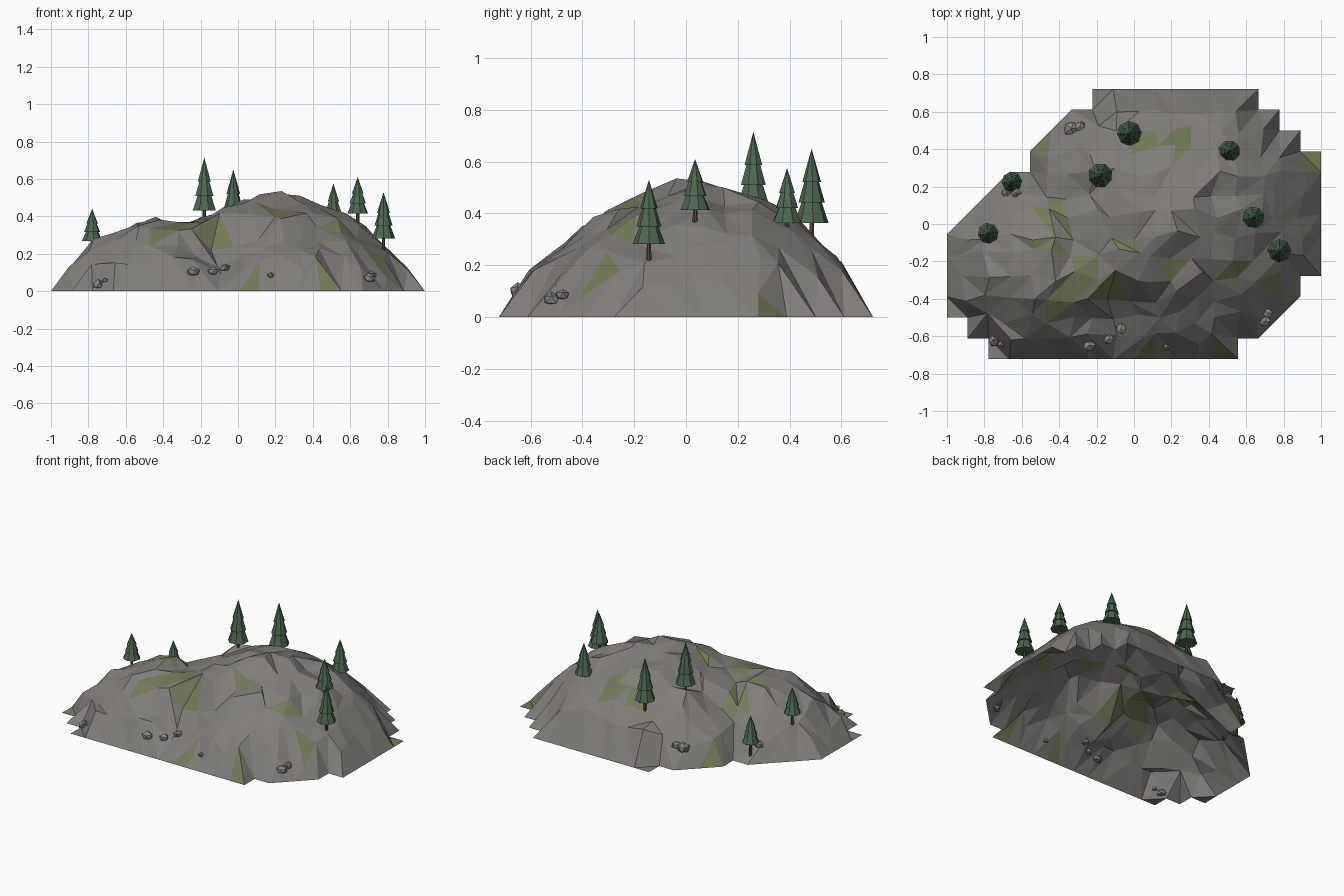
import bpy, bmesh, math, random
from mathutils import Vector, Matrix
from mathutils.bvhtree import BVHTree

if "Cube" in bpy.data.objects:
    bpy.data.objects.remove(bpy.data.objects["Cube"])
random.seed(7)


def material(name, r, g, b):
    m = bpy.data.materials.new(name)
    m.diffuse_color = (r, g, b, 1)
    m.use_nodes = True
    m.node_tree.nodes["Principled BSDF"].inputs["Base Color"].default_value = m.diffuse_color
    return m


ROCK = material("rock", 0.215, 0.205, 0.19)
MOSS = material("moss", 0.17, 0.195, 0.095)
STONE = material("stone", 0.24, 0.24, 0.23)
PINE = material("pine", 0.075, 0.135, 0.085)
BARK = material("bark", 0.10, 0.07, 0.045)


def finish(bm, name, *mats):
    me = bpy.data.meshes.new(name)
    bm.to_mesh(me)
    bm.free()
    for m in mats:
        me.materials.append(m)
    ob = bpy.data.objects.new(name, me)
    bpy.context.collection.objects.link(ob)
    return ob


def lerp(pts, t):
    for (a, za), (b, zb) in zip(pts, pts[1:]):
        if t <= b:
            return za + (zb - za) * max(0, t - a) / (b - a)
    return pts[-1][1]


# Hill outline in grid steps, and the profiles that limit its height
S = 1 / 9
outline = [(2, 0), (14, 0), (14, 1), (15, 1), (17, 3), (17, 4), (18, 4), (18, 10), (17, 10),
           (17, 11), (16, 11), (16, 12), (15, 12), (15, 13), (7, 13), (7, 12), (6, 12),
           (4, 10), (4, 9), (3, 9), (0, 6), (0, 2), (1, 2), (1, 1), (2, 1)]
outline = [Vector((i * S - 1, j * S - 6.5 * S)) for i, j in outline]
edges = list(zip(outline, outline[1:] + outline[:1]))
slope = [(0, 0), (.11, .165), (.22, .255), (.36, .38), (.5, .45), (.7, .54)]
ridge_x = [(-1, 0), (-.87, .18), (-.78, .26), (-.65, .33), (-.43, .39), (-.3, .355), (-.1, .42),
           (.1, .53), (.22, .535), (.3, .51), (.48, .5), (.6, .43), (.7, .36), (.8, .25), (1, 0)]
ridge_y = [(-.72, 0), (-.62, .19), (-.5, .29), (-.35, .38), (-.2, .45), (-.1, .52), (.03, .535),
           (.1, .51), (.2, .48), (.35, .45), (.45, .4), (.5, .35), (.64, .21), (.72, 0)]


def distance(p):
    best = 9
    for a, b in edges:
        t = max(0, min(1, (p - a).dot(b - a) / (b - a).length_squared))
        best = min(best, (p - a - (b - a) * t).length)
    return best


def inside(p):
    hit = False
    for a, b in edges:
        if (a.y > p.y) != (b.y > p.y) and p.x < a.x + (p.y - a.y) * (b.x - a.x) / (b.y - a.y):
            hit = not hit
    return hit


def height(p):
    z = lerp(slope, distance(p)) * (1.17 if p.y > .2 else 1)
    if p.y < -.4:  # gully in the front face
        z *= 1 - .42 * max(0, 1 - abs(p.x + .08) / .28)
    return min(z, lerp(ridge_x, p.x), lerp(ridge_y, p.y))


# Hill: jittered grid, trimmed to the outline, open below
bm = bmesh.new()
grid, flat = {}, {}
for i in range(19):
    for j in range(14):
        p = Vector((i * S - 1, j * S - 6.5 * S))
        flat[i, j] = p.copy()
        z = 0
        if inside(p) and distance(p) > .01:
            p += Vector((random.uniform(-.034, .034), random.uniform(-.034, .034)))
            z = max(.03, height(p) + random.uniform(-.024, .018))
        grid[i, j] = bm.verts.new((p.x, p.y, z))
spots = [(-.25, -.27, .09), (-.12, -.35, .06), (-.06, -.1, .06), (-.4, .06, .08), (-.45, -.1, .07),
         (.55, -.27, .05), (.76, -.33, .05), (.45, -.67, .04), (.1, -.67, .04), (.05, .45, .08),
         (.25, .45, .08), (-.5, .44, .06), (.95, .35, .05), (-.4, -.4, .06), (.2, -.23, .05)]
for i in range(18):
    for j in range(13):
        a, b, c, d = (i, j), (i + 1, j), (i + 1, j + 1), (i, j + 1)
        mid = (flat[a] + flat[c]) / 2
        if distance(mid) < .02 or random.random() < .5:
            tris = (a, b, c), (a, c, d)
        else:
            tris = (a, b, d), (b, c, d)
        for t in tris:
            if inside(sum((flat[k] for k in t), Vector((0, 0))) / 3):
                f = bm.faces.new([grid[k] for k in t])
                q = f.calc_center_median()
                f.material_index = int(any(math.hypot(q.x - x, q.y - y) < r for x, y, r in spots))
bmesh.ops.delete(bm, geom=[v for v in bm.verts if not v.link_faces], context='VERTS')
bm.normal_update()
ground = BVHTree.FromBMesh(bm)
finish(bm, "hill", ROCK, MOSS)


def ground_z(x, y):
    hit = ground.ray_cast(Vector((x, y, 2)), Vector((0, 0, -1)))[0]
    return hit.z if hit else 0


# Boulders: squashed, roughened icospheres half sunk in the slope
boulders = [(-.75, -.62, .034), (-.71, -.64, .018), (-.24, -.65, .036), (-.135, -.615, .03),
            (-.07, -.56, .03), (.175, -.655, .02), (.70, -.52, .034), (.715, -.475, .03),
            (-.335, .51, .045), (-.29, .52, .032), (-.68, .17, .03), (-.63, .165, .03)]
for n, (x, y, r) in enumerate(boulders):
    bm = bmesh.new()
    bmesh.ops.create_icosphere(bm, subdivisions=1, radius=r)
    for v in bm.verts:
        v.co *= random.uniform(.85, 1.15)
        v.co.z = max(v.co.z * .85, -r * .5)
    finish(bm, f"boulder_{n + 1}", STONE).location = (x, y, ground_z(x, y) + r * .2)


# Pines: thin trunk with three stacked eight-sided cones
def cone(bm, r1, r2, z0, z1, sides, mat):
    res = bmesh.ops.create_cone(bm, cap_ends=True, segments=sides, radius1=r1, radius2=r2,
                                depth=z1 - z0, matrix=Matrix.Translation((0, 0, (z0 + z1) / 2)))
    for f in {f for v in res["verts"] for f in v.link_faces}:
        f.material_index = mat


pines = [(-.18, .26, .36, .355, .066), (-.025, .485, .29, .36, .066), (.51, .39, .31, .265, .058),
         (.64, .035, .365, .245, .058), (.778, -.143, .22, .31, .062), (-.78, -.05, .225, .215, .056),
         (-.653, .225, .09, .23, .055)]
for n, (x, y, z, h, r) in enumerate(pines):
    bm = bmesh.new()
    cone(bm, .01, .008, min(0, ground_z(x, y) - z) - .01, h * .3, 6, 1)
    cone(bm, r, r * .2, h * .2, h * .64, 8, 0)
    cone(bm, r * .78, r * .15, h * .42, h * .82, 8, 0)
    cone(bm, r * .55, 0, h * .64, h, 8, 0)
    ob = finish(bm, f"pine_{n + 1}", PINE, BARK)
    ob.location = (x, y, z)
    ob.rotation_euler.z = random.uniform(0, 1)
